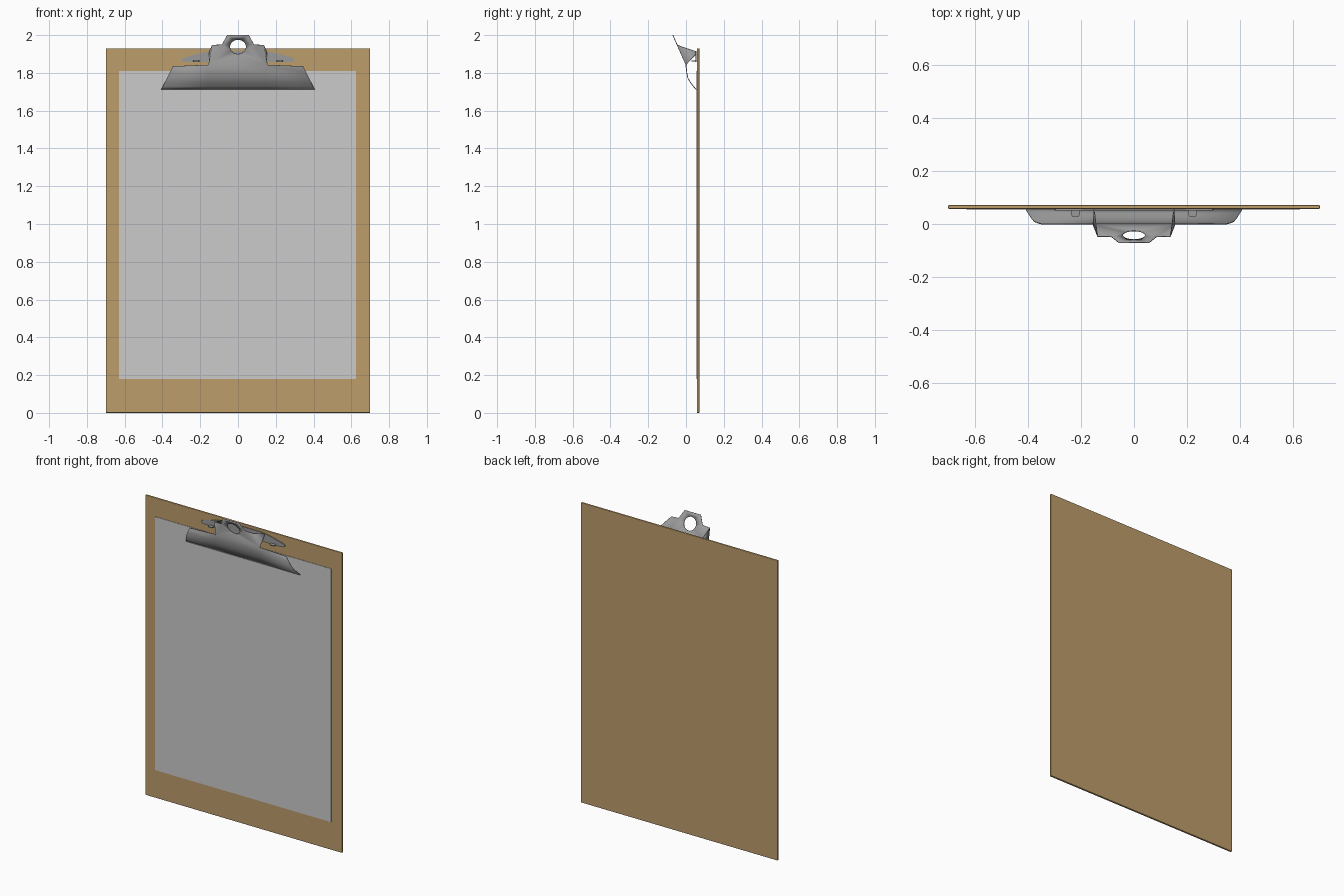
import bpy, bmesh, math

if "Cube" in bpy.data.objects:
    bpy.data.objects.remove(bpy.data.objects["Cube"])


def material(name, rgb):
    m = bpy.data.materials.new(name)
    m.diffuse_color = (*rgb, 1)
    m.use_nodes = True
    m.node_tree.nodes["Principled BSDF"].inputs["Base Color"].default_value = m.diffuse_color
    return m


wood = material("brown_board", (0.51, 0.34, 0.145))
metal = material("dark_metal", (0.32, 0.32, 0.32))


def make_object(name, bm, mat=None, thickness=0):
    bmesh.ops.recalc_face_normals(bm, faces=bm.faces)
    mesh = bpy.data.meshes.new(name)
    bm.to_mesh(mesh)
    bm.free()
    ob = bpy.data.objects.new(name, mesh)
    bpy.context.collection.objects.link(ob)
    if mat:
        mesh.materials.append(mat)
    if thickness:
        s = ob.modifiers.new("Sheet", 'SOLIDIFY')
        s.thickness, s.offset = thickness, 0
    return ob


def smooth(ob, angle=30):
    bpy.ops.object.select_all(action='DESELECT')
    ob.select_set(True)
    bpy.context.view_layer.objects.active = ob
    bpy.ops.object.shade_smooth_by_angle(angle=math.radians(angle))


def box(name, x0, x1, y0, y1, z0, z1, mat=None):
    bm = bmesh.new()
    bmesh.ops.create_cube(bm, size=1)
    for v in bm.verts:
        v.co = ((x0 + x1) / 2 + v.co.x * (x1 - x0),
                (y0 + y1) / 2 + v.co.y * (y1 - y0),
                (z0 + z1) / 2 + v.co.z * (z1 - z0))
    return make_object(name, bm, mat)


# Backing board with softened edges, and the paper on it
board = box("board", -0.70, 0.70, 0.057, 0.071, 0, 1.93, wood)
bev = board.modifiers.new("Soft edges", 'BEVEL')
bev.width, bev.segments = 0.004, 2
box("paper", -0.63, 0.625, 0.0545, 0.0575, 0.18, 1.81)

# Clip lever: slanted tab with a round hole
bm = bmesh.new()


def slant(x, z):
    return bm.verts.new((x, -0.07 * (z - 1.843) / 0.157, z))


half = [(0.155, 1.843), (0.137, 1.947), (0.085, 1.95), (0.057, 2.0)]
right = [slant(x, z) for x, z in half]
left = [slant(-x, z) for x, z in half]
ring = right + left[::-1]
N = 24
hole = [slant(0.042 * math.cos(2 * math.pi * i / N),
              1.938 + 0.038 * math.sin(2 * math.pi * i / N)) for i in range(N)]
edges = [bm.edges.new((loop[i], loop[(i + 1) % len(loop)]))
         for loop in (ring, hole) for i in range(len(loop))]
bmesh.ops.triangle_fill(bm, edges=edges, use_beauty=True)

# Side flanges folded back to the board
for s, side in ((1, right), (-1, left)):
    a = bm.verts.new((s * 0.150, 0.054, 1.914))
    b = bm.verts.new((s * 0.150, 0.054, 1.899))
    bm.faces.new((side[0], side[1], a, b))

# Curved jaw that presses on the paper: half width, y, z
rows = [(0.345, 0.000, 1.835), (0.361, 0.004, 1.802), (0.376, 0.010, 1.772),
        (0.387, 0.023, 1.750), (0.397, 0.039, 1.729), (0.407, 0.054, 1.713)]
prev = None
for i, (w, y, z) in enumerate(rows):
    if i == 0:
        mid = [left[0], right[0]]
    else:
        mid = [bm.verts.new((x, y, z)) for x in (-0.155, 0.155)]
    row = [bm.verts.new((-w, y, z)), *mid, bm.verts.new((w, y, z))]
    if prev:
        for k in range(3):
            bm.faces.new((prev[k], prev[k + 1], row[k + 1], row[k]))
    prev = row
smooth(make_object("clip_lever", bm, metal, 0.004), 25)

# Flat mounting plate with tapering rounded ends
bm = bmesh.new()
half = [(0.13, 1.915), (0.18, 1.908), (0.23, 1.896), (0.28, 1.883),
        (0.296, 1.876), (0.300, 1.868), (0.292, 1.861), (0.275, 1.858)]
pts = half + [(-x, z) for x, z in reversed(half)]
bm.faces.new([bm.verts.new((x, 0.053, z)) for x, z in pts])
make_object("mounting_plate", bm, metal, 0.006)

# Small rounded stop tabs standing forward from the plate
for name, cx in (("left_tab", -0.22), ("right_tab", 0.22)):
    bm = bmesh.new()
    pts = [(-0.017, 0.055), (-0.017, 0.036), (-0.012, 0.028),
           (0.012, 0.028), (0.017, 0.036), (0.017, 0.055)]
    bm.faces.new([bm.verts.new((cx + x, y, 1.862)) for x, y in pts])
    make_object(name, bm, metal, 0.005)
